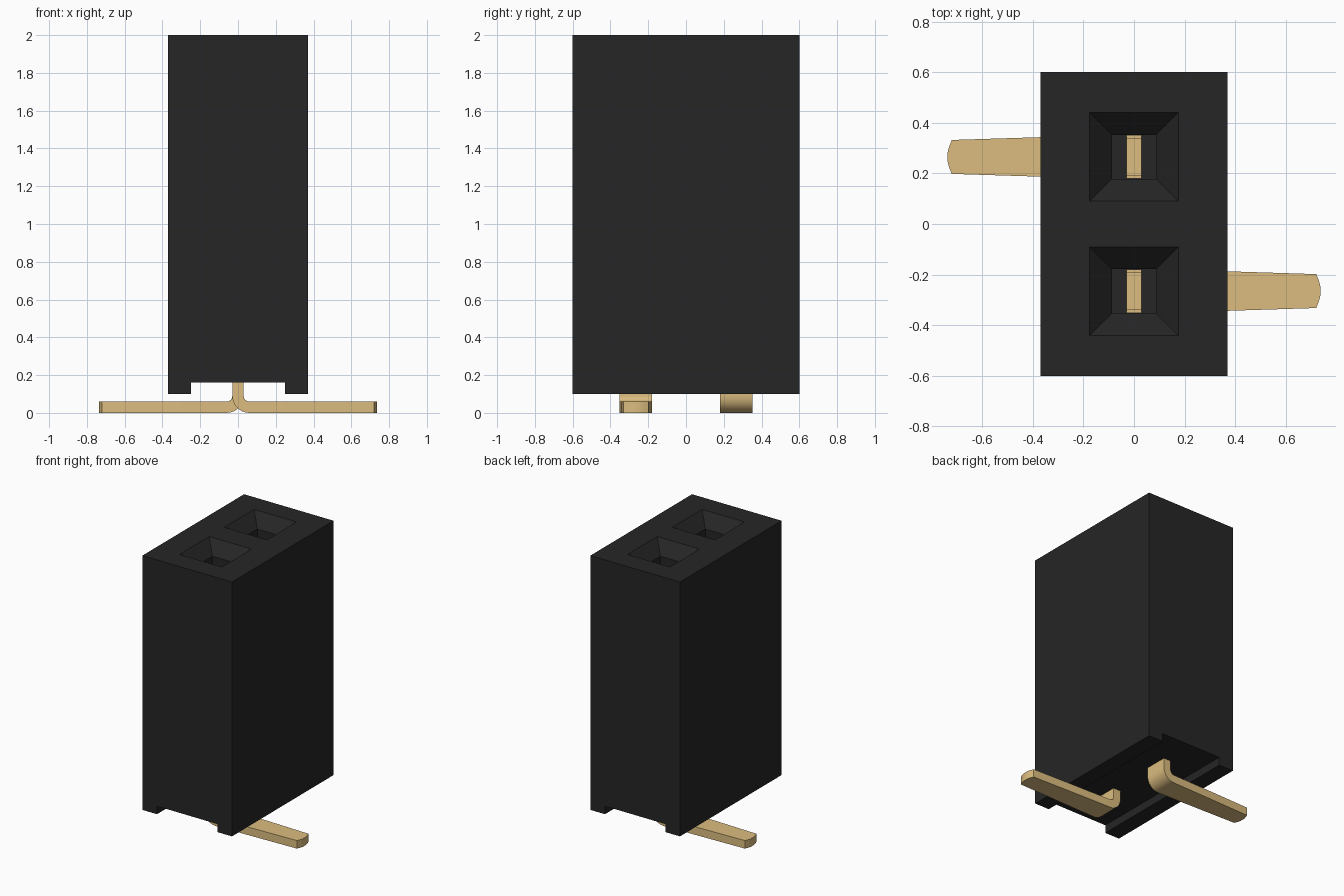
import bpy, bmesh, math

if "Cube" in bpy.data.objects:
    bpy.data.objects.remove(bpy.data.objects["Cube"], do_unlink=True)


def material(name, rgb):
    m = bpy.data.materials.new(name)
    m.use_nodes = True
    m.diffuse_color = (*rgb, 1)
    m.node_tree.nodes["Principled BSDF"].inputs["Base Color"].default_value = (*rgb, 1)
    return m


BLACK = material("black plastic", (0.0195, 0.019, 0.019))
GOLD = material("gold metal", (0.709, 0.504, 0.212))
PITCH = 0.265   # distance of each contact from the centre


def add_object(name, bm, mat):
    bmesh.ops.recalc_face_normals(bm, faces=bm.faces[:])
    mesh = bpy.data.meshes.new(name)
    bm.to_mesh(mesh)
    bm.free()
    mesh.materials.append(mat)
    ob = bpy.data.objects.new(name, mesh)
    bpy.context.collection.objects.link(ob)
    return ob


def loft(bm, sections):
    """Skin a list of closed rings and cap both ends."""
    rings = [[bm.verts.new(p) for p in s] for s in sections]
    n = len(rings[0])
    for a, b in zip(rings, rings[1:]):
        for i in range(n):
            j = (i + 1) % n
            bm.faces.new((a[i], a[j], b[j], b[i]))
    bm.faces.new(rings[0])
    bm.faces.new(rings[-1])


def square(hx, hy, y, z):
    return [(-hx, y - hy, z), (hx, y - hy, z), (hx, y + hy, z), (-hx, y + hy, z)]


# Housing: channelled profile run from front to back
profile = [(-0.37, 0.10), (-0.25, 0.10), (-0.25, 0.16), (0.25, 0.16),
           (0.25, 0.10), (0.37, 0.10), (0.37, 2.0), (-0.37, 2.0)]
bm = bmesh.new()
loft(bm, [[(x, y, z) for x, z in profile] for y in (-0.6, 0.6)])
housing = add_object("housing", bm, BLACK)

# Funnel-mouthed sockets cut into the top
bm = bmesh.new()
for y in (-PITCH, PITCH):
    loft(bm, [square(h, h, y, z) for h, z in
              ((0.0875, 0.5), (0.0875, 1.91), (0.1847, 2.01))])
cutter = add_object("socket_cutter", bm, BLACK)
cutter.hide_render = True
mod = housing.modifiers.new("sockets", "BOOLEAN")
mod.operation = "DIFFERENCE"
mod.solver = "EXACT"
mod.object = cutter
bpy.context.view_layer.objects.active = housing
bpy.ops.object.modifier_apply(modifier=mod.name)
bpy.data.objects.remove(cutter, do_unlink=True)


def contact(name, side):
    """Flat strip: upright stem, rounded bend, tapering foot; side is +1 or -1."""
    bm = bmesh.new()
    # Stations: outer point, inner point, half width
    stations = [((-0.03, 0.6), (0.03, 0.6), 0.086)]
    for i in range(9):
        a = math.pi + i / 8 * math.pi / 2
        c, s = math.cos(a), math.sin(a)
        stations.append(((0.06 + 0.09 * c, 0.09 + 0.09 * s),
                         (0.06 + 0.03 * c, 0.09 + 0.03 * s), 0.086))
    for x, h in ((0.37, 0.078), (0.72, 0.067), (0.73, 0.042), (0.736, 0.02)):
        stations.append(((x, 0.0), (x, 0.06), h))
    loft(bm, [[(o[0], -h, o[1]), (n[0], -h, n[1]), (n[0], h, n[1]), (o[0], h, o[1])]
              for o, n, h in stations])
    # Spring prongs inside the socket
    for y in (-0.079, 0.079):
        loft(bm, [square(0.03, 0.006, y, z) for z in (0.59, 1.6)])
    ob = add_object(name, bm, GOLD)
    ob.location.y = -PITCH * side
    ob.rotation_euler.z = 0 if side > 0 else math.pi
    bpy.ops.object.select_all(action="DESELECT")
    ob.select_set(True)
    bpy.context.view_layer.objects.active = ob
    bpy.ops.object.shade_smooth_by_angle(angle=math.radians(25))


contact("front_contact", 1)
contact("back_contact", -1)
